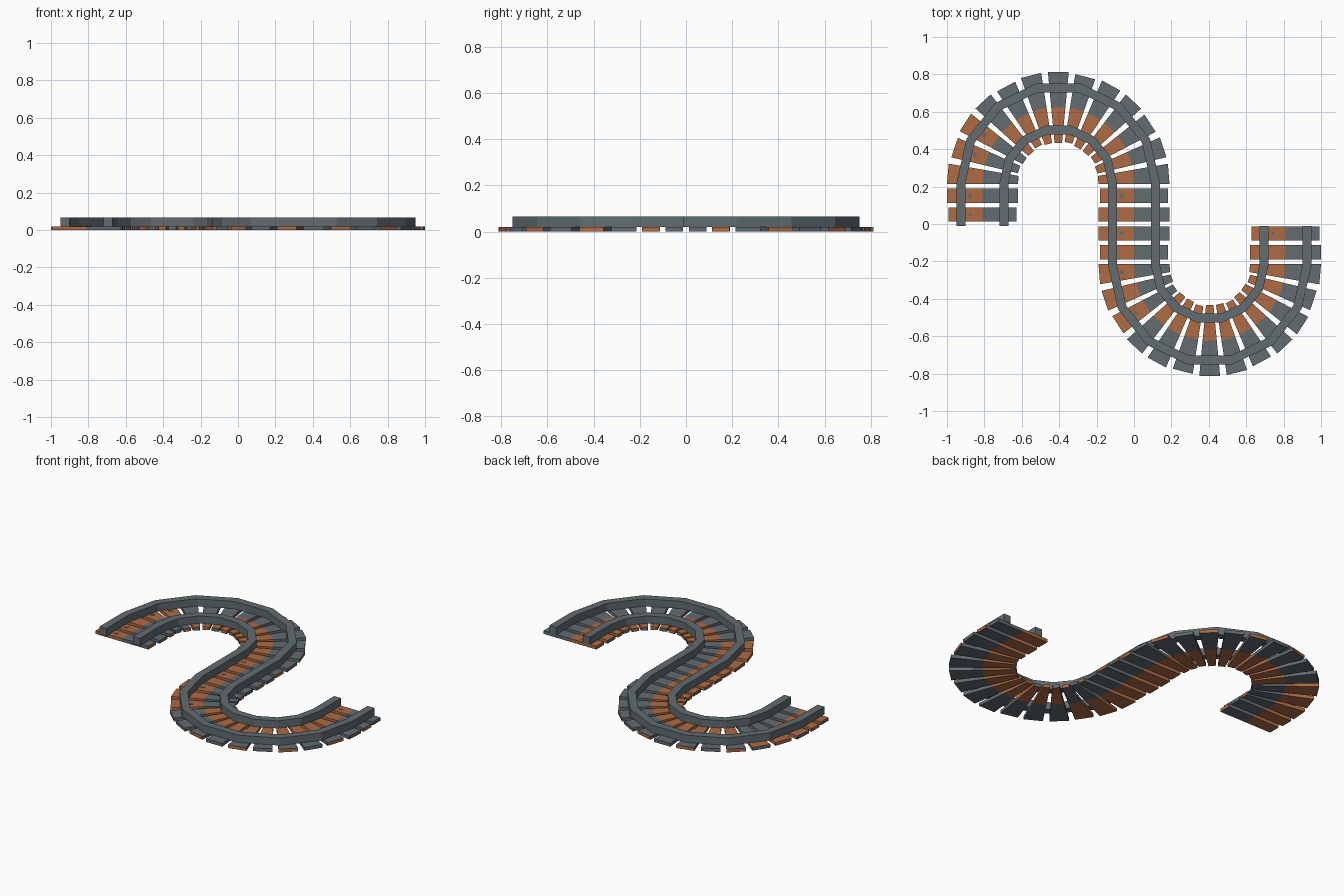
import bpy, bmesh, math
from mathutils import Vector

if "Cube" in bpy.data.objects:
    bpy.data.objects.remove(bpy.data.objects["Cube"])

R = 0.405          # centre-line radius of each bend
S = 0.22           # half length of the middle straight
ARC = math.pi * R
PITCH = 0.1007     # sleeper spacing
COUNT = 34


def material(name, rgb):
    m = bpy.data.materials.new(name)
    m.diffuse_color = (*rgb, 1)
    m.use_nodes = True
    m.node_tree.nodes["Principled BSDF"].inputs["Base Color"].default_value = m.diffuse_color
    return m


GREY = material("steel grey", (0.122, 0.15, 0.165))
RUST = material("rust orange", (0.42, 0.145, 0.058))


def track(d):
    """Point and sideways direction at signed distance d from the middle of the S."""
    a = abs(d)
    if a <= S:
        p, n = Vector((0, a, 0)), Vector((-1, 0, 0))
    elif a <= S + ARC:
        t = (a - S) / R
        n = Vector((-math.cos(t), -math.sin(t), 0))
        p = Vector((-R, S, 0)) - n * R
    else:
        p, n = Vector((-2 * R, S - (a - S - ARC), 0)), Vector((1, 0, 0))
    return (p if d >= 0 else -p), n


def at(d, off, z):
    p, n = track(d)
    q = p + n * off
    return (q.x, q.y, z)


def finish(bm, name):
    bmesh.ops.recalc_face_normals(bm, faces=bm.faces)
    me = bpy.data.meshes.new(name)
    bm.to_mesh(me)
    bm.free()
    me.materials.append(GREY)
    me.materials.append(RUST)
    ob = bpy.data.objects.new(name, me)
    bpy.context.collection.objects.link(ob)
    return ob


def sweep(bm, rings, mats=None, end_mats=(0, 0)):
    """Join four-sided rings into a closed bar, one material per span."""
    vs = [[bm.verts.new(c) for c in r] for r in rings]
    for i in range(len(vs) - 1):
        for j in range(4):
            k = (j + 1) % 4
            f = bm.faces.new((vs[i][j], vs[i][k], vs[i + 1][k], vs[i + 1][j]))
            f.material_index = mats[i] if mats else 0
    bm.faces.new(vs[0]).material_index = end_mats[0]
    bm.faces.new(vs[-1]).material_index = end_mats[1]


# rails: square bars through seven flat segments per bend
bends = [S + ARC * i / 7 for i in range(8)]
stops = [-1.702] + [-b for b in reversed(bends)] + bends + [1.722]
for name, off in (("left_rail", 0.115), ("right_rail", -0.115)):
    bm = bmesh.new()
    w = 0.024
    sweep(bm, [[at(d, off - w, 0.019), at(d, off + w, 0.019),
                at(d, off + w, 0.066), at(d, off - w, 0.066)] for d in stops])
    finish(bm, name)

# sleepers: wedge-shaped in the bends, half rust and half grey
ties, bolts = bmesh.new(), bmesh.new()
for k in range(COUNT):
    d = (COUNT / 2 - 0.5 - k) * PITCH
    h = 0.038
    reach = 0.19 if k % 3 else 0.183
    side = 1 if 5 <= k <= 21 else -1          # which half is rust
    rings = [[at(d - h, o, 0), at(d + h, o, 0), at(d + h, o, 0.02), at(d - h, o, 0.02)]
             for o in (-reach, 0, reach)]
    mats = (0, 1) if side == 1 else (1, 0)
    sweep(ties, rings, mats, (k % 2, (k + 1) % 2))
    # small bolt plate on some of the sleepers
    if k in (0, 1, 3, 4, 15, 17, 19, 21, 33):
        o, b = side * 0.065, 0.009
        sweep(bolts, [[at(d - b, o + e, 0.019), at(d + b, o + e, 0.019),
                       at(d + b, o + e, 0.022), at(d - b, o + e, 0.022)]
                      for e in (-b, b)])
finish(ties, "sleepers")
finish(bolts, "bolt_plates")
